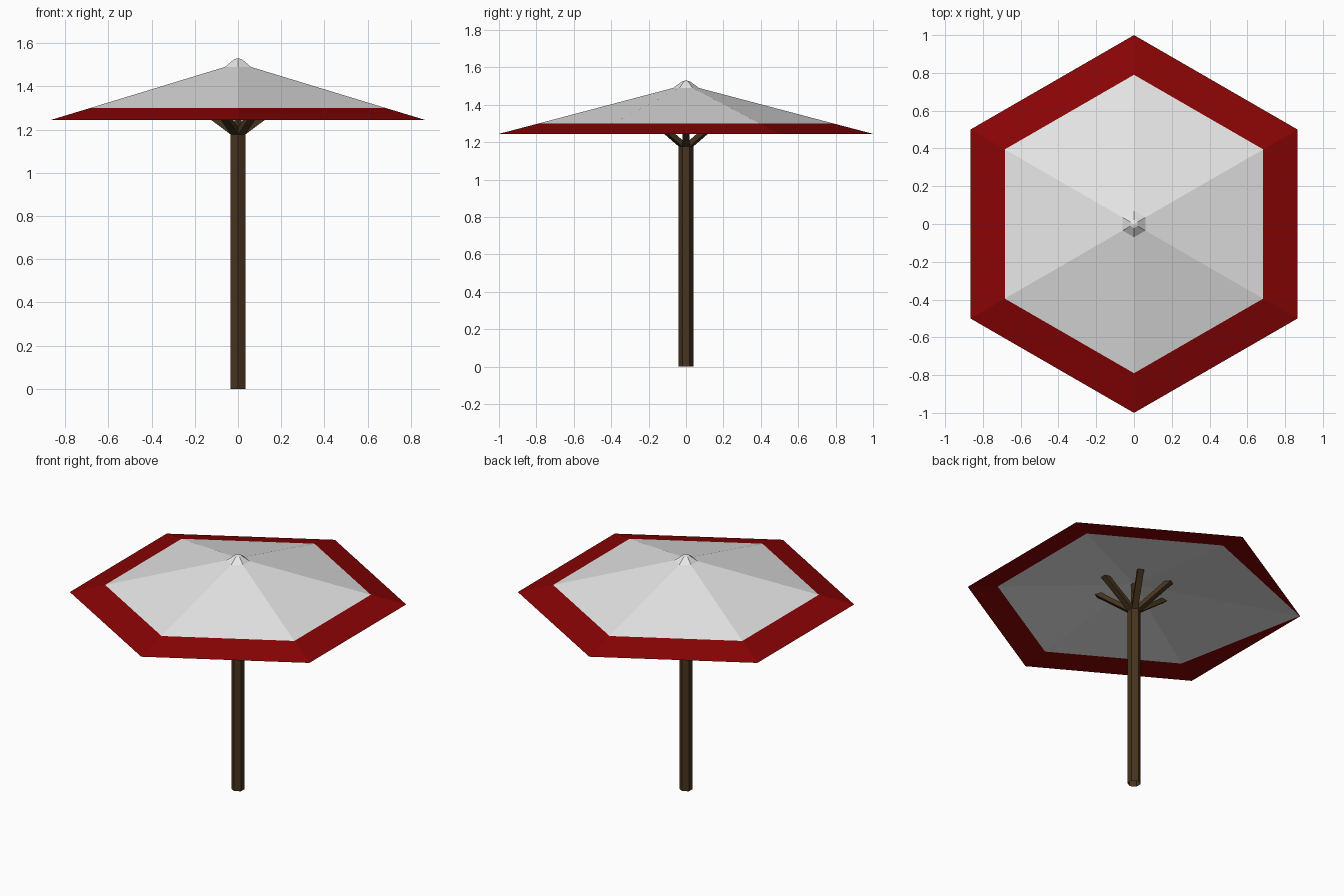
import bpy, bmesh, math
from mathutils import Vector

if "Cube" in bpy.data.objects:
    bpy.data.objects.remove(bpy.data.objects["Cube"])


def material(name, rgb):
    m = bpy.data.materials.new(name)
    m.diffuse_color = (*rgb, 1)
    m.use_nodes = True
    m.node_tree.nodes["Principled BSDF"].inputs["Base Color"].default_value = m.diffuse_color
    return m


white = material("off_white_cloth", (0.8, 0.8, 0.8))
red = material("dark_red_cloth", (0.25, 0.001, 0.0015))
wood = material("dark_brown_wood", (0.062, 0.034, 0.013))


def finish(bm, name, mats):
    bm.normal_update()
    mesh = bpy.data.meshes.new(name)
    bm.to_mesh(mesh)
    bm.free()
    for m in mats:
        mesh.materials.append(m)
    obj = bpy.data.objects.new(name, mesh)
    bpy.context.collection.objects.link(obj)
    return obj


def hex_rings(name, profile, mats, cap_top=False, flip=False, band=False, tweak=None):
    """Six-sided surface through (radius, z) rings, listed bottom to top, with corners on the y axis.
    band=True gives the first ring of faces the second material."""
    bm = bmesh.new()
    rings = []
    for r, z in profile:
        rings.append([bm.verts.new((r * math.cos(math.radians(30 + 60 * k)),
                                    r * math.sin(math.radians(30 + 60 * k)), z))
                      for k in range(6)])
    for i, (low, high) in enumerate(zip(rings, rings[1:])):
        for k in range(6):
            n = (k + 1) % 6
            f = bm.faces.new((low[k], low[n], high[n], high[k]))
            f.material_index = 1 if band and i == 0 else 0
    if cap_top:
        bm.faces.new(rings[-1])
    if tweak:
        tweak(rings)
    if flip:
        bmesh.ops.reverse_faces(bm, faces=bm.faces[:])
    return finish(bm, name, mats)


# Canopy top: shallow cone with a red border band
hex_rings("canopy_top", [(1.0, 1.245), (0.79, 1.3), (0.07, 1.49)], [white, red], band=True)


# Canopy lining: flatter cone below; its band pinches out at one corner
def pinch(rings):
    rings[1][2].co = rings[0][2].co.lerp(rings[1][2].co, 0.02)


hex_rings("canopy_lining", [(1.0, 1.245), (0.82, 1.2655), (0.01, 1.362)], [white, red],
          cap_top=True, flip=True, band=True, tweak=pinch)

# Small steeper cap at the peak
hex_rings("canopy_cap", [(0.07, 1.49), (0.022, 1.525), (0.004, 1.53)], [white], cap_top=True)

# Pole, with a thin rod continuing to the lining
hex_rings("pole", [(0.04, 0.0), (0.04, 1.18)], [wood], cap_top=True)
hex_rings("pole_rod", [(0.018, 1.18), (0.018, 1.37)], [wood], cap_top=True)


# Struts: square bars fanning out from each side of the pole top into the lining
def strut(index):
    a = math.radians(60 * index)
    out = Vector((math.cos(a), math.sin(a), 0))
    side = Vector((-math.sin(a), math.cos(a), 0))
    start = out * 0.018 + Vector((0, 0, 1.183))
    end = out * 0.238 + Vector((0, 0, 1.347))
    across = (end - start).normalized().cross(side)
    bm = bmesh.new()
    for p in (start, end):
        for u in (-1, 1):
            for v in (-1, 1):
                bm.verts.new(p + side * 0.019 * u + across * 0.014 * v)
    bmesh.ops.convex_hull(bm, input=bm.verts[:])
    bmesh.ops.dissolve_limit(bm, angle_limit=0.02, verts=bm.verts[:], edges=bm.edges[:])
    finish(bm, f"strut_{index + 1}", [wood])


for i in range(6):
    strut(i)
